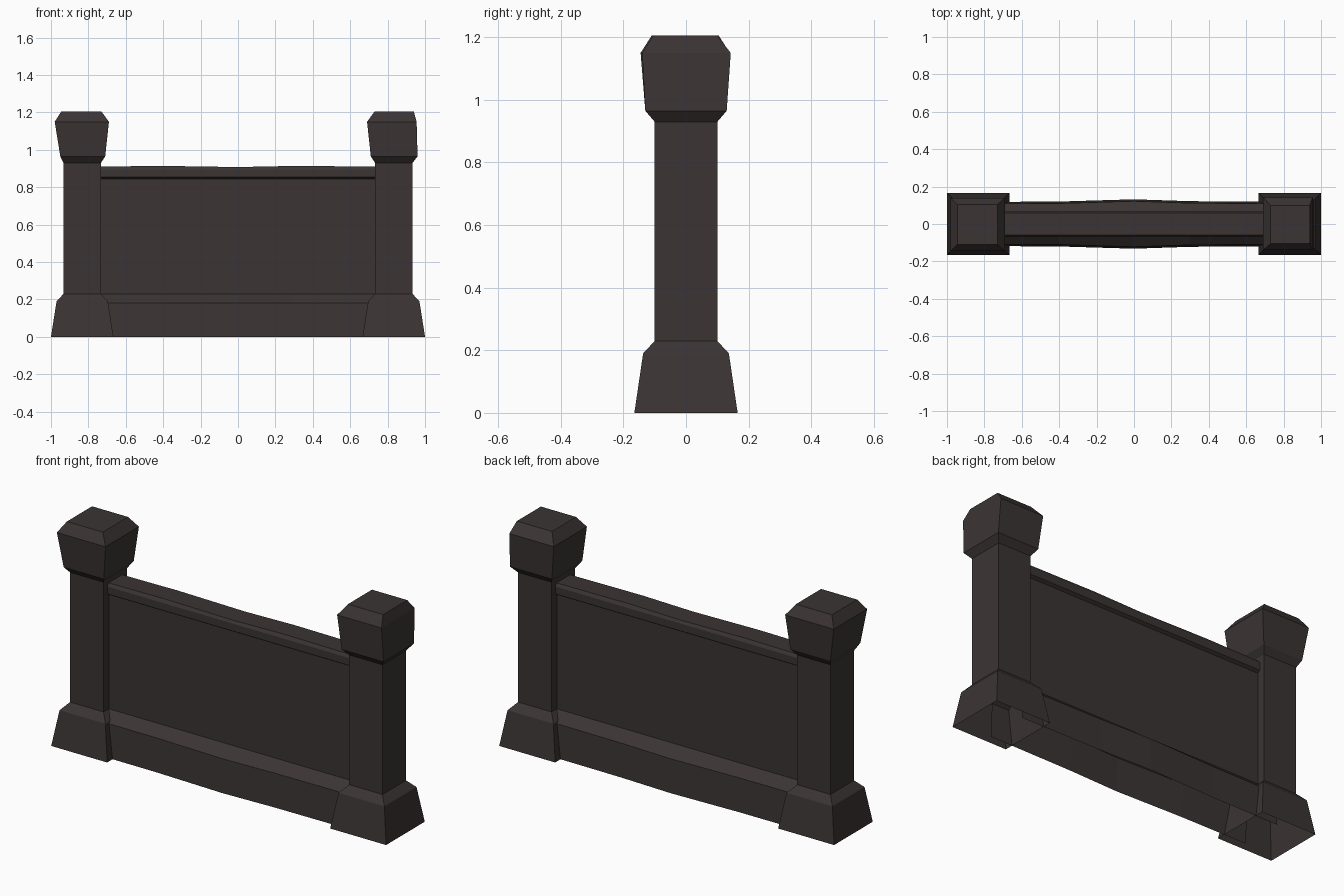
import bpy, bmesh

if "Cube" in bpy.data.objects:
    bpy.data.objects.remove(bpy.data.objects["Cube"])

stone = bpy.data.materials.new("dark stone")
stone.diffuse_color = (0.044, 0.034, 0.034, 1)
stone.use_nodes = True
stone.node_tree.nodes["Principled BSDF"].inputs["Base Color"].default_value = stone.diffuse_color


def make(name, rings, closed=True, cap_last=False):
    """Skin a list of equal-length vertex rings; optionally fill the last ring."""
    bm = bmesh.new()
    vs = [[bm.verts.new(p) for p in ring] for ring in rings]
    n = len(rings[0])
    for a, b in zip(vs, vs[1:]):
        for i in range(n if closed else n - 1):
            j = (i + 1) % n
            bm.faces.new((a[i], a[j], b[j], b[i]))
    if cap_last:
        bm.faces.new(vs[-1])
    bmesh.ops.recalc_face_normals(bm, faces=bm.faces)
    me = bpy.data.meshes.new(name)
    bm.to_mesh(me)
    bm.free()
    me.materials.append(stone)
    ob = bpy.data.objects.new(name, me)
    bpy.context.collection.objects.link(ob)
    return ob


def rect(x0, x1, y0, y1, z):
    return [(x0, y0, z), (x1, y0, z), (x1, y1, z), (x0, y1, z)]


# Pillars: flared open foot, square shaft, chamfered head (slightly uneven)
foot_shaft = [(0.167, 0.165, 0), (0.137, 0.137, 0.19), (0.10, 0.10, 0.23), (0.10, 0.10, 0.93)]
heads = {
    "left": [(-0.95, -0.71, -0.13, 0.125, 0.965), (-0.98, -0.69, -0.145, 0.14, 1.15),
             (-0.945, -0.73, -0.11, 0.105, 1.205)],
    "right": [(0.71, 0.96, -0.13, 0.13, 0.965), (0.69, 0.955, -0.14, 0.143, 1.15),
              (0.73, 0.94, -0.105, 0.10, 1.205)],
}
for side, cx in (("left", -0.833), ("right", 0.833)):
    rings = [rect(cx - a, cx + a, -b, b, z) for a, b, z in foot_shaft]
    rings += [rect(*h) for h in heads[side]]
    make(side + "_pillar", rings, cap_last=True)

# Wall: one profile (plinth, panel, rail) swept along x, plinth bulging mid-span
profile = [(0.118, 0), (0.108, 0.18), (0.055, 0.23), (0.052, 0.845),
           (0.068, 0.855), (0.068, 0.895), (0.058, 0.91)]
sections = []
for x, bulge, dz in ((-0.80, 0, 0), (-0.4, 0.002, 0.004), (0, 0.014, -0.002),
                     (0.3, 0.004, 0.004), (0.80, 0, 0)):
    half = [(y + (bulge if z < 0.2 else 0), z + (dz if z > 0.9 else 0)) for y, z in profile]
    sections.append([(x, -y, z) for y, z in half] + [(x, y, z) for y, z in reversed(half)])
make("wall", sections, closed=False)
